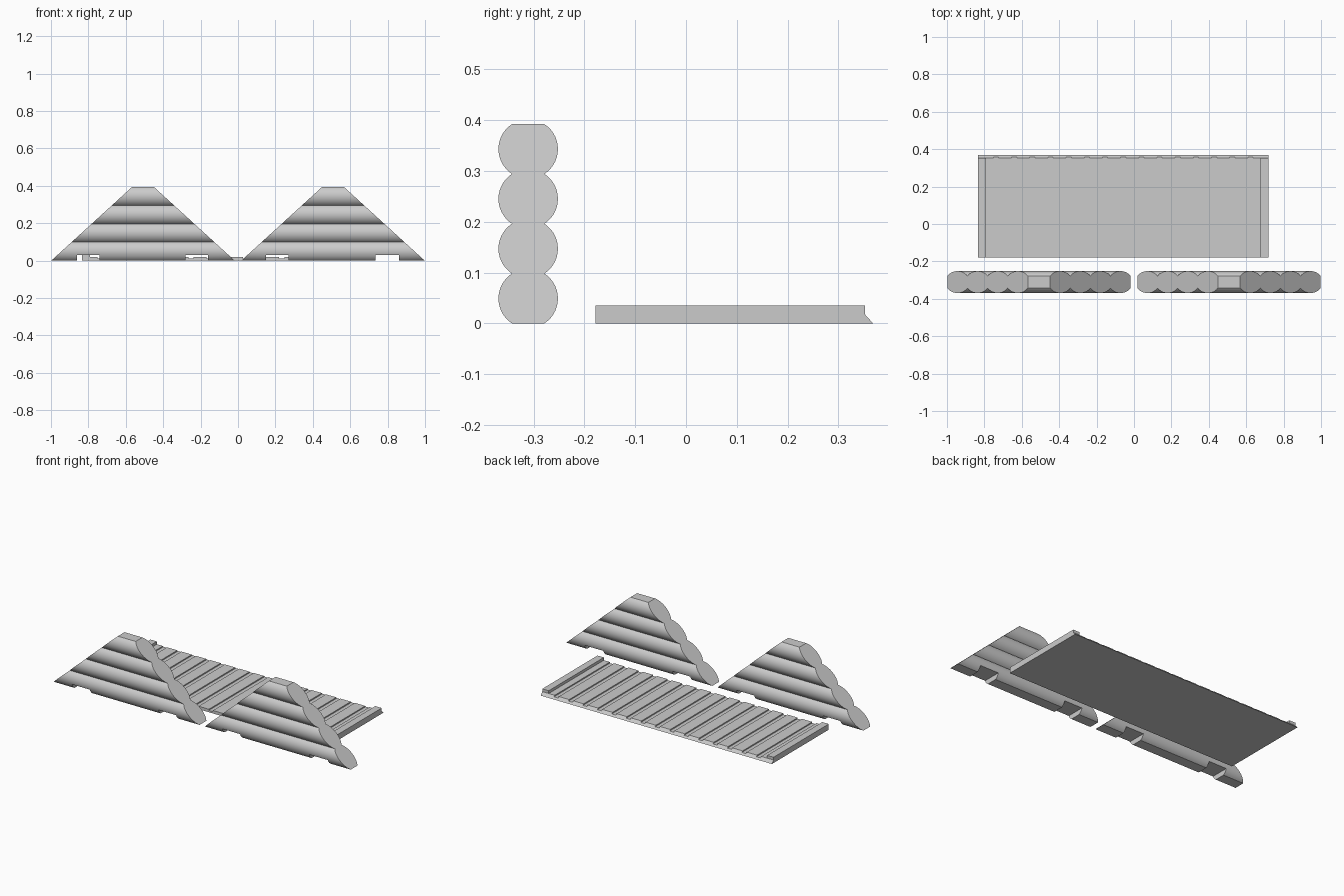
import bpy, bmesh, math

if "Cube" in bpy.data.objects:
    bpy.data.objects.remove(bpy.data.objects["Cube"], do_unlink=True)

grey = bpy.data.materials.new("plain_grey")
grey.use_nodes = True
grey.diffuse_color = (0.6, 0.6, 0.6, 1)
grey.node_tree.nodes["Principled BSDF"].inputs["Base Color"].default_value = (0.6, 0.6, 0.6, 1)


def loft(name, ring_a, ring_b):
    """Closed solid between two matching rings."""
    bm = bmesh.new()
    a = [bm.verts.new(p) for p in ring_a]
    b = [bm.verts.new(p) for p in ring_b]
    n = len(a)
    for i in range(n):
        j = (i + 1) % n
        bm.faces.new((a[i], a[j], b[j], b[i]))
    bm.faces.new(a)
    bm.faces.new(b)
    bmesh.ops.recalc_face_normals(bm, faces=bm.faces[:])
    mesh = bpy.data.meshes.new(name)
    bm.to_mesh(mesh)
    bm.free()
    obj = bpy.data.objects.new(name, mesh)
    bpy.context.collection.objects.link(obj)
    mesh.materials.append(grey)
    return obj


def box(name, x0, x1, y0, y1, z0, z1):
    ring = [(x0, z0), (x1, z0), (x1, z1), (x0, z1)]
    return loft(name, [(x, y0, z) for x, z in ring], [(x, y1, z) for x, z in ring])


def select_only(obj):
    bpy.ops.object.select_all(action='DESELECT')
    obj.select_set(True)
    bpy.context.view_layer.objects.active = obj


# Gable walls: stacked round logs, cut to a slope at both ends
LOGS, PITCH, RADIUS, WALL_Y, STEPS = 4, 0.098, 0.0585, -0.3105, 14
reach = math.asin(PITCH / 2 / RADIUS)
side = []
for log in range(LOGS):
    for s in range(STEPS + 1):
        if log and s == 0:
            continue
        t = -reach + 2 * reach * s / STEPS
        side.append((RADIUS * math.cos(t), PITCH * (log + 0.5) + RADIUS * math.sin(t)))
outline = side + [(-w, z) for w, z in reversed(side)]
HEIGHT = LOGS * PITCH


def gable(name, cx, notches):
    def ring(sign):
        return [(cx + sign * (0.49 - 0.43 * z / HEIGHT), WALL_Y + w, z) for w, z in outline]
    wall = loft(name, ring(-1), ring(1))
    # Notches under the bottom log
    for x0, x1 in notches:
        cutter = box("notch_cutter", x0, x1, -0.45, -0.2, -0.05, 0.03)
        cutter.hide_render = True
        mod = wall.modifiers.new("notch", 'BOOLEAN')
        mod.operation = 'DIFFERENCE'
        mod.solver = 'EXACT'
        mod.object = cutter
        select_only(wall)
        bpy.ops.object.modifier_apply(modifier=mod.name)
        bpy.data.objects.remove(cutter, do_unlink=True)
    select_only(wall)
    bpy.ops.object.shade_smooth_by_angle(angle=math.radians(30))


gable("right_gable_wall", -0.508, [(-0.86, -0.74), (-0.28, -0.16)])
gable("left_gable_wall", 0.508, [(0.15, 0.27), (0.735, 0.86)])

# Roof panel: boards parted by shallow grooves, back edge mitred
X0, X1, FRONT, BACK, DECK, BOARDS = -0.835, 0.72, -0.178, 0.368, 0.018, 16
step = (X1 - X0) / BOARDS
top = [(X0, DECK)]
for i in range(1, BOARDS):
    x = X0 + i * step
    top += [(x - 0.014, DECK), (x - 0.014, DECK - 0.007),
            (x + 0.014, DECK - 0.007), (x + 0.014, DECK)]
top.append((X1, DECK))
profile = [(X1, 0), (X0, 0)] + top
loft("roof_panel", [(x, FRONT, z) for x, z in profile],
     [(x, BACK - 0.9 * z, z) for x, z in profile])

# Raised rails along both ends of the roof panel
for name, x in (("right_rail", X0), ("left_rail", X1 - 0.043)):
    box(name, x, x + 0.043, FRONT, BACK - 0.9 * DECK, DECK, 0.035)
